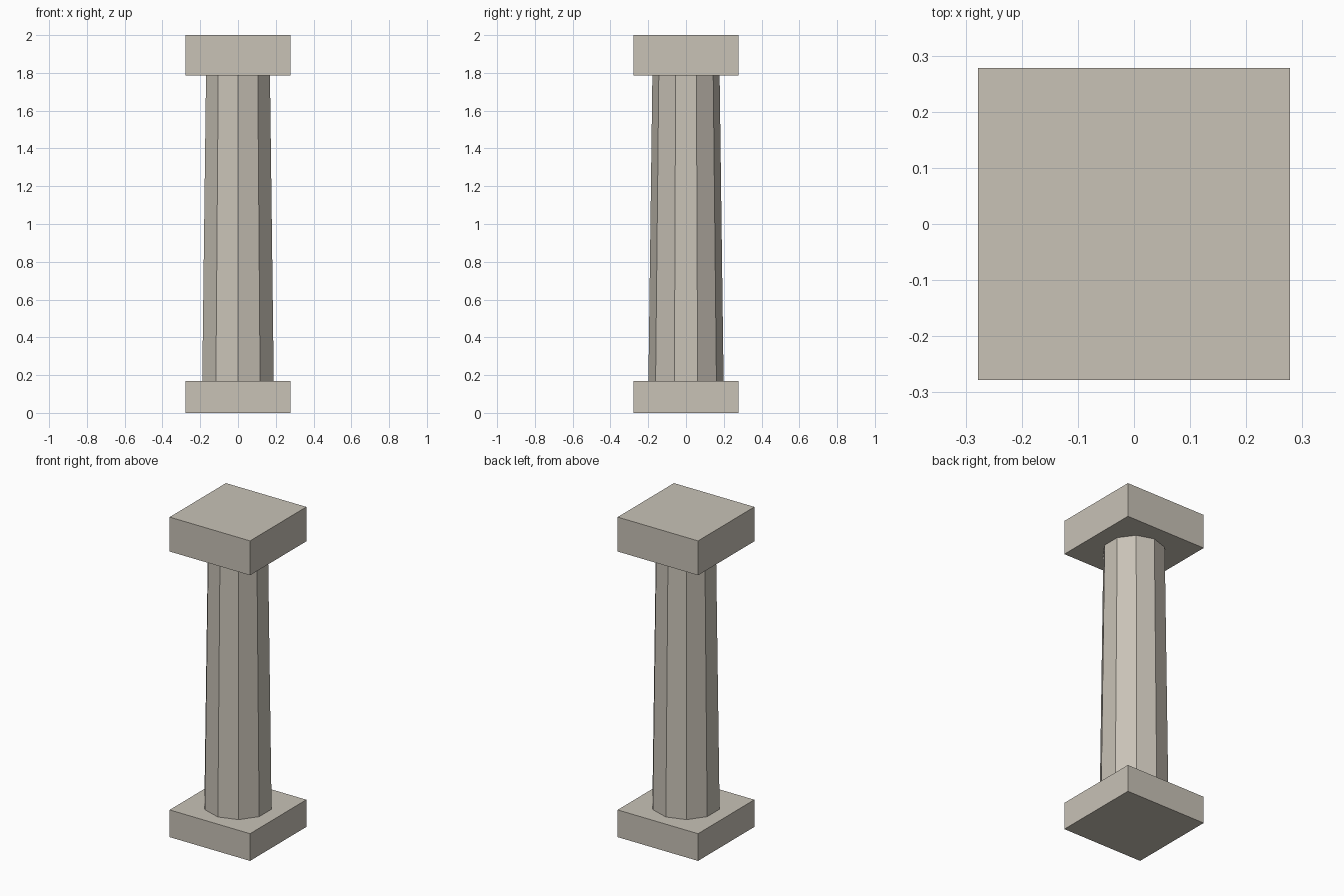
import bpy

cube = bpy.data.objects.get("Cube")
if cube:
    bpy.data.objects.remove(cube, do_unlink=True)

# Single stone colour
STONE = (0.58, 0.54, 0.47, 1)
stone = bpy.data.materials.new("warm_grey_stone")
stone.use_nodes = True
stone.diffuse_color = STONE
stone.node_tree.nodes["Principled BSDF"].inputs["Base Color"].default_value = STONE

WIDTH = 0.556
BASE_TOP, CAP_BOTTOM, HEIGHT = 0.17, 1.785, 2.0


def finish(name):
    obj = bpy.context.object
    obj.name = obj.data.name = name
    obj.data.materials.append(stone)
    return obj


def slab(name, z0, z1):
    bpy.ops.mesh.primitive_cube_add(size=1, location=(0, 0, (z0 + z1) / 2))
    bpy.context.object.scale = (WIDTH, WIDTH, z1 - z0)
    bpy.ops.object.transform_apply(location=False, rotation=False, scale=True)
    return finish(name)


# Square plinth and capital
slab("base_plinth", 0, BASE_TOP)
slab("top_capital", CAP_BOTTOM, HEIGHT)

# Tapered ten-sided shaft
bpy.ops.mesh.primitive_cone_add(
    vertices=10, radius1=0.199, radius2=0.178, depth=CAP_BOTTOM - BASE_TOP,
    location=(0, 0, (BASE_TOP + CAP_BOTTOM) / 2))
finish("column_shaft")
